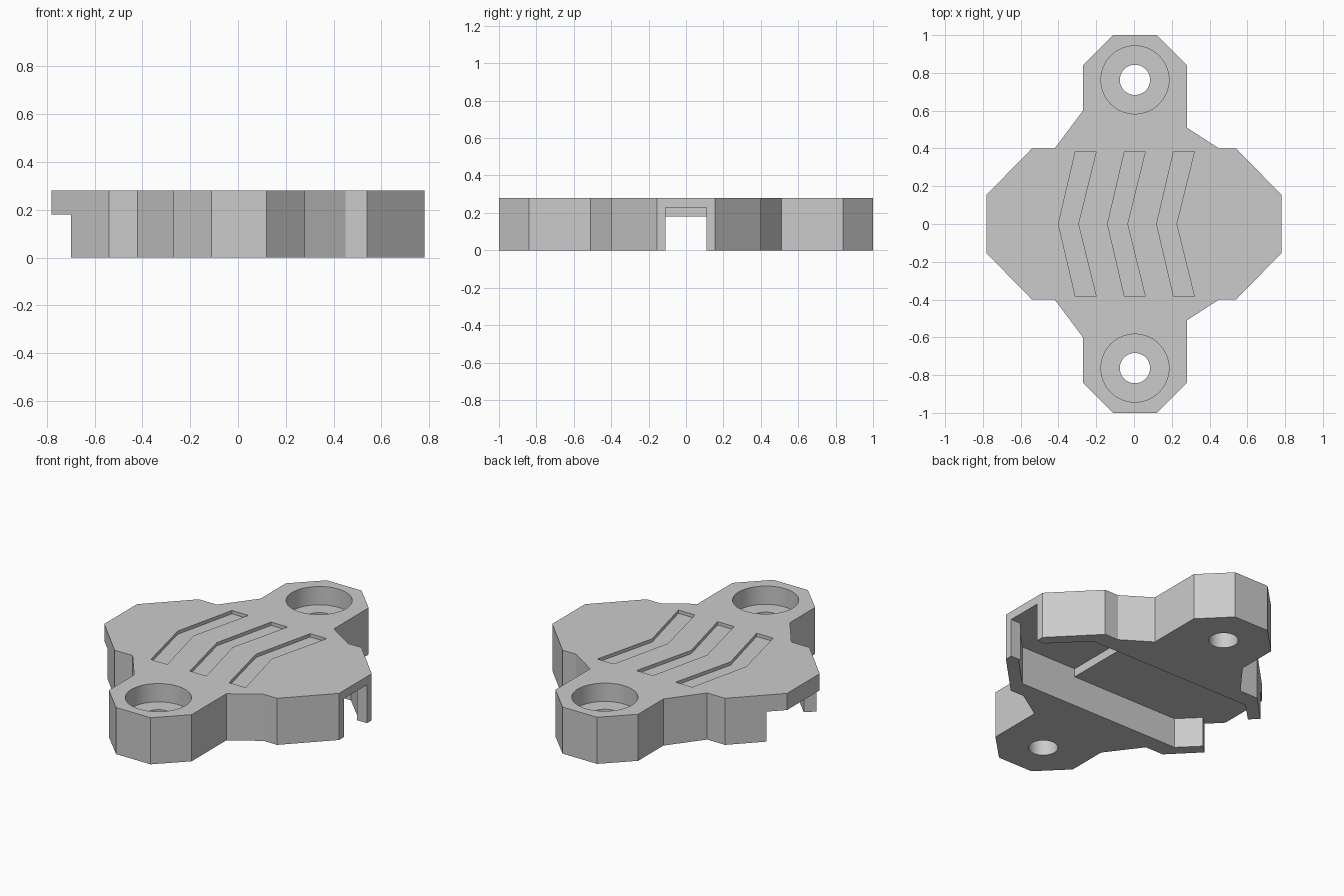
import bpy
import bmesh
from mathutils import Matrix

cube = bpy.data.objects.get("Cube")
if cube:
    bpy.data.objects.remove(cube, do_unlink=True)

TOP = 0.28

grey = bpy.data.materials.new("plain grey")
grey.use_nodes = True
grey.diffuse_color = (0.6, 0.6, 0.6, 1)
grey.node_tree.nodes["Principled BSDF"].inputs["Base Color"].default_value = (0.6, 0.6, 0.6, 1)


def add_object(name, bm):
    bmesh.ops.recalc_face_normals(bm, faces=bm.faces)
    mesh = bpy.data.meshes.new(name)
    bm.to_mesh(mesh)
    bm.free()
    mesh.materials.append(grey)
    obj = bpy.data.objects.new(name, mesh)
    bpy.context.collection.objects.link(obj)
    return obj


def prism(name, half, z0, z1):
    """Extrude a half outline (y >= 0) mirrored across y = 0."""
    mirrored = [(x, -y) for x, y in reversed(half) if y > 0]
    bm = bmesh.new()
    face = bm.faces.new([bm.verts.new((x, y, z0)) for x, y in half + mirrored])
    new = bmesh.ops.extrude_face_region(bm, geom=[face])["geom"]
    verts = [v for v in new if isinstance(v, bmesh.types.BMVert)]
    bmesh.ops.translate(bm, verts=verts, vec=(0, 0, z1 - z0))
    return add_object(name, bm)


def cylinder(name, radius, y, z0, z1):
    bm = bmesh.new()
    bmesh.ops.create_cone(bm, cap_ends=True, segments=64, radius1=radius, radius2=radius,
                          depth=z1 - z0, matrix=Matrix.Translation((0.005, y, (z0 + z1) / 2)))
    return add_object(name, bm)


def cut(target, cutter):
    """Subtract the cutter and discard it."""
    cutter.hide_render = True
    mod = target.modifiers.new("cut", "BOOLEAN")
    mod.operation = "DIFFERENCE"
    mod.solver = "EXACT"
    mod.object = cutter
    bpy.context.view_layer.objects.active = target
    bpy.ops.object.modifier_apply(modifier=mod.name)
    bpy.data.objects.remove(cutter, do_unlink=True)


# Plate with two wings and two bolt lobes
plate = prism("cover_plate", [
    (0.78, 0.155), (0.54, 0.4), (0.45, 0.4), (0.28, 0.51), (0.28, 0.84), (0.12, 1),
    (-0.11, 1), (-0.27, 0.84), (-0.27, 0.6), (-0.42, 0.4), (-0.54, 0.4), (-0.78, 0.155)], 0, TOP)

# Shallow underside pocket, open at the right end below the lip
cut(plate, prism("shallow_pocket", [
    (0.25, 0.3), (-0.54, 0.3), (-0.65, 0.19), (-0.75, 0.285), (-1, 0.285)], -0.1, 0.18))

# Deeper underside pocket and its doorway at the left end
cut(plate, prism("deep_pocket", [(0.715, 0.125), (0.54, 0.3), (0.17, 0.3)], -0.1, 0.23))
cut(plate, prism("doorway", [(0.9, 0.11), (0.6, 0.11)], -0.1, 0.23))

# Counterbored bolt holes
for y in (-0.763, 0.763):
    cut(plate, cylinder("counterbore", 0.18, y, 0.17, 0.4))
    cut(plate, cylinder("bolt_hole", 0.08, y, -0.1, 0.3))

# Three chevron grooves on the top
for i in range(3):
    s = i * 0.26
    cut(plate, prism("chevron_groove", [
        (s - 0.295, 0), (s - 0.2, 0.385), (s - 0.31, 0.385), (s - 0.4, 0)], TOP - 0.02, 0.4))

# Smooth bores, sharp edges elsewhere
bpy.ops.object.select_all(action="DESELECT")
plate.select_set(True)
bpy.context.view_layer.objects.active = plate
bpy.ops.object.shade_smooth_by_angle(angle=0.4)
